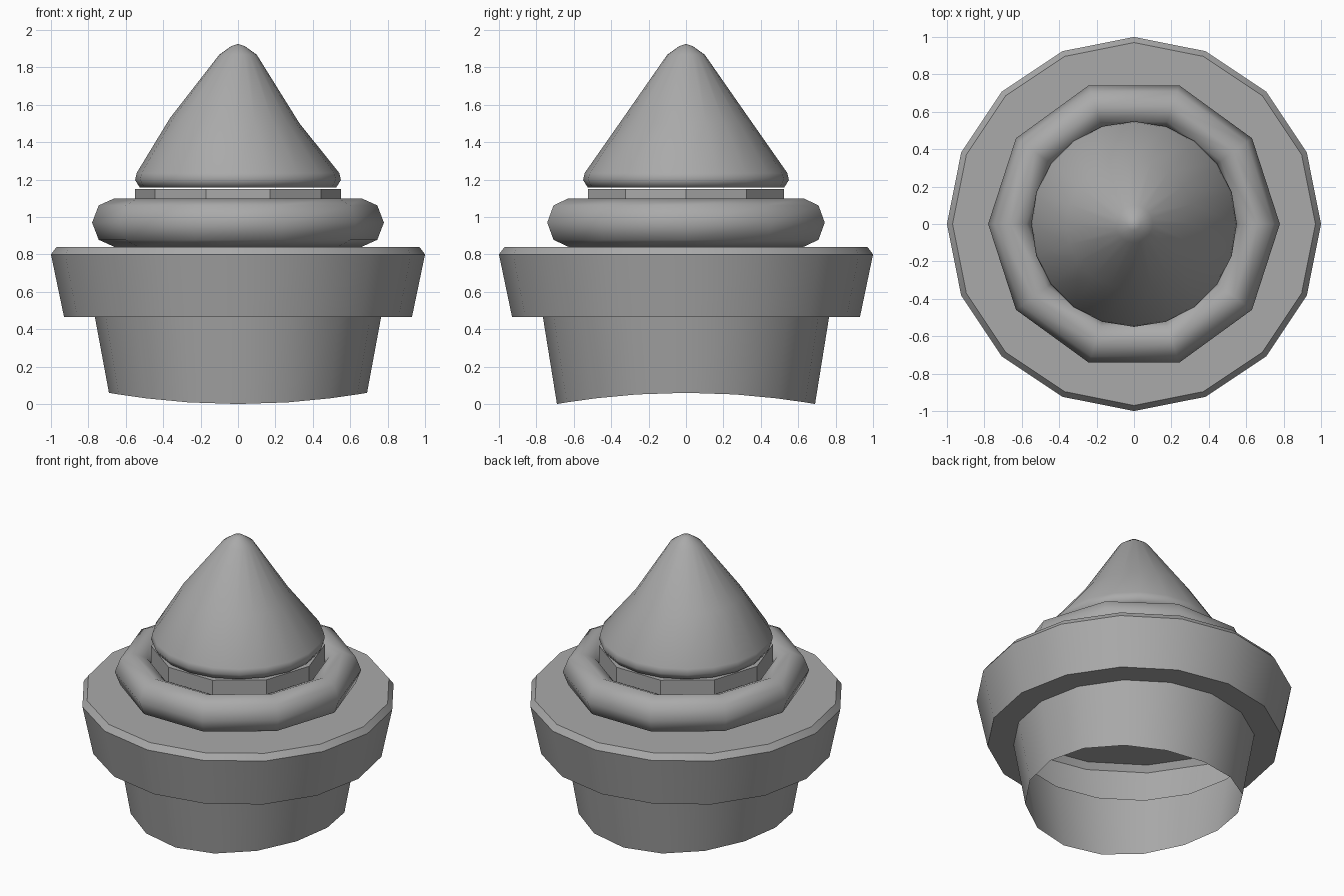
import bpy
import bmesh
from math import cos, sin, pi, radians

default = bpy.data.objects.get("Cube")
if default:
    bpy.data.objects.remove(default, do_unlink=True)

# Single stone grey material
grey = bpy.data.materials.new("stone_grey")
grey.use_nodes = True
COLOUR = (0.4, 0.4, 0.4, 1.0)
grey.diffuse_color = COLOUR
grey.node_tree.nodes["Principled BSDF"].inputs["Base Color"].default_value = COLOUR


def lathe(name, profile, sides, smooth=30, closed=False, caps=(), reshape=None):
    """Revolve (radius, height) points, listed upwards on the outer side."""
    bm = bmesh.new()
    rings = []
    for level, (r, z) in enumerate(profile):
        ring = []
        for i in range(sides):
            a = 2 * pi * i / sides
            v = bm.verts.new((r * cos(a), r * sin(a), z))
            if reshape:
                reshape(level, a, v.co)
            ring.append(v)
        rings.append(ring)
    pairs = list(zip(rings, rings[1:]))
    if closed:
        pairs.append((rings[-1], rings[0]))
    for low, high in pairs:
        for i in range(sides):
            j = (i + 1) % sides
            bm.faces.new((low[i], low[j], high[j], high[i]))
    if "bottom" in caps:
        bm.faces.new(rings[0][::-1])
    if "top" in caps:
        bm.faces.new(rings[-1])
    bmesh.ops.remove_doubles(bm, verts=bm.verts[:], dist=0.0005)
    mesh = bpy.data.meshes.new(name)
    bm.to_mesh(mesh)
    bm.free()
    mesh.materials.append(grey)
    obj = bpy.data.objects.new(name, mesh)
    bpy.context.collection.objects.link(obj)
    bpy.ops.object.select_all(action="DESELECT")
    obj.select_set(True)
    bpy.context.view_layer.objects.active = obj
    bpy.ops.object.shade_smooth_by_angle(angle=radians(smooth))
    return obj


# Hollow socket and rim, with the open lower edge arched along y
def arch_lower_edge(level, angle, co):
    if level == 0:
        co.z = 0.06 * cos(angle) ** 2


lathe("socket_and_rim",
      [(0.69, 0), (0.765, 0.465), (0.93, 0.465), (1.0, 0.8), (0.97, 0.84)],
      16, caps=("top",), reshape=arch_lower_edge)

# Ten-sided rounded ring
section = [(0.66 + 0.12 * cos(k * pi / 4), 0.97 + 0.13 * sin(k * pi / 4))
           for k in range(8)]
lathe("rounded_ring", section, 10, smooth=60, closed=True)

# Faceted collar under the cone
lathe("collar", [(0.55, 0.84), (0.55, 1.15)], 10, caps=("bottom", "top"))


# Cone with a slightly slipped middle ring
def slip_middle(level, angle, co):
    if level == 3:
        co.z -= 0.043 * co.x
        co.x -= 0.017


lathe("cone_top",
      [(0.525, 1.157), (0.55, 1.197), (0.542, 1.235), (0.346, 1.515),
       (0.1, 1.868), (0.035, 1.914), (0, 1.925)],
      20, smooth=60, caps=("bottom",), reshape=slip_middle)
